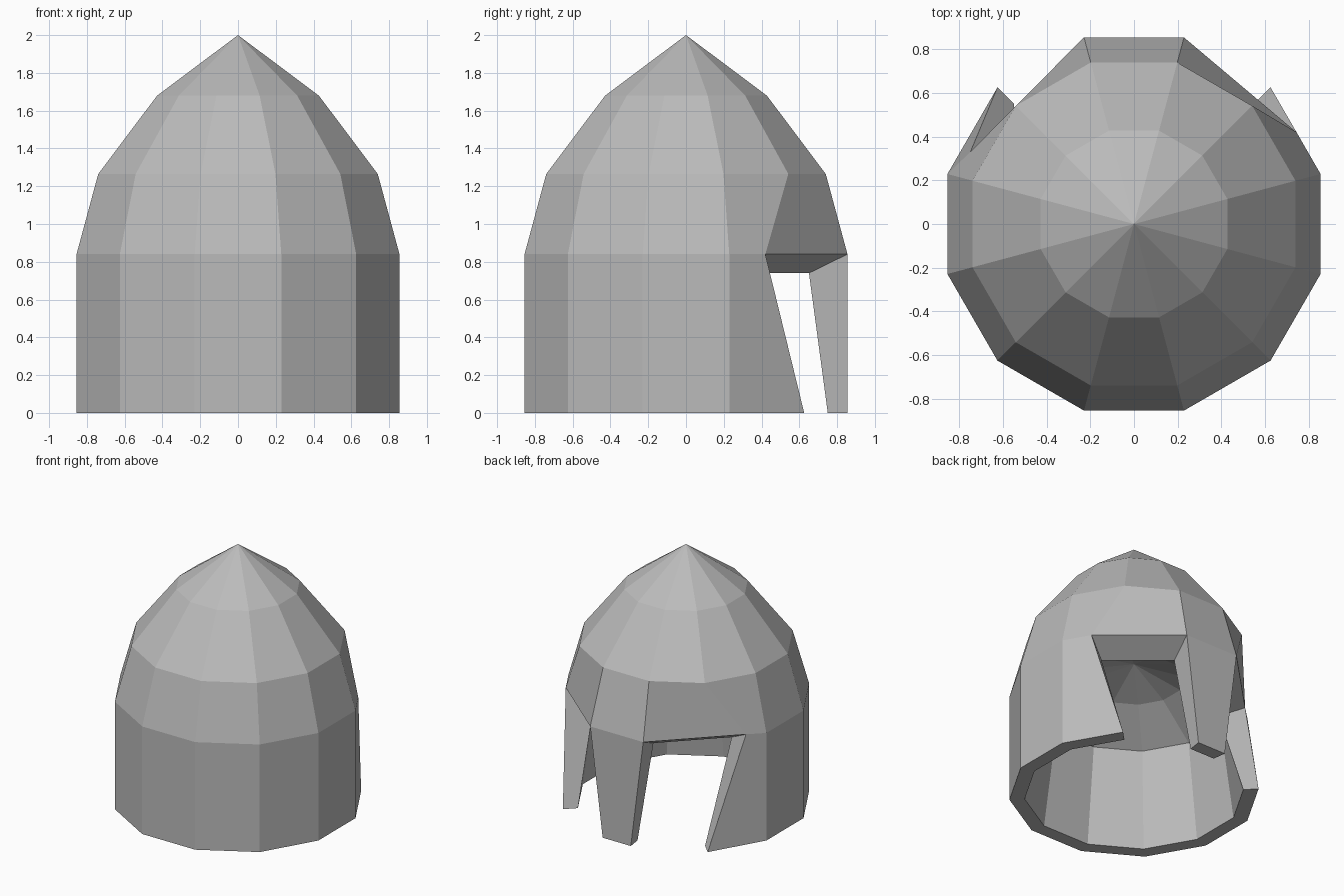
import bpy
import bmesh
from math import sin, cos, radians
from mathutils import Vector

SIDES = 12
OPENINGS = (1, 3)      # wall panels left open
CHEEKS = {1: (0.745, 0.42), 4: (-0.75, 0.33)}   # upper cheek corners
OUTER_R, OUTER_Z = 0.885, 0.84

if "Cube" in bpy.data.objects:
    bpy.data.objects.remove(bpy.data.objects["Cube"])

steel = bpy.data.materials.new("grey_steel")
steel.use_nodes = True
grey = (0.5, 0.5, 0.5, 1)
steel.diffuse_color = grey
steel.node_tree.nodes["Principled BSDF"].inputs["Base Color"].default_value = grey

bm = bmesh.new()


def shell(profile, apex):
    """Rings of a faceted dome; profile holds (radius, height) from the rim up."""
    rings = []
    for level, (radius, z) in enumerate(profile):
        ring = []
        for k in range(SIDES):
            a = radians(15 + 30 * k)
            x, y = radius * cos(a), radius * sin(a)
            if level == 1 and k in CHEEKS:       # pull cheek corners back
                x, y = (c * radius / OUTER_R for c in CHEEKS[k])
            if level == 0 and k in (2, 3):       # taper the middle guard
                x *= 0.53
            ring.append(bm.verts.new((x, y, z)))
        rings.append(ring)
    tip = bm.verts.new((0, 0, apex))
    for level in range(len(rings) - 1):
        low, high = rings[level], rings[level + 1]
        for k in range(SIDES):
            n = (k + 1) % SIDES
            if level or k not in OPENINGS:
                bm.faces.new((low[k], low[n], high[n], high[k]))
    for k in range(SIDES):
        bm.faces.new((rings[-1][k], rings[-1][(k + 1) % SIDES], tip))
    return rings


# Outer dome and the lower lining
outer = shell([(OUTER_R, 0), (OUTER_R, OUTER_Z), (0.766, 1.265), (0.443, 1.68)], 2.0)
inner = shell([(0.777, 0), (0.674, 0.74), (0.36, 0.94)], 1.063)

# Rim joining every open edge of the dome to the lining
partner = {o: i for ro, ri in zip(outer[:2], inner[:2]) for o, i in zip(ro, ri)}
for edge in [e for e in bm.edges if e.is_boundary and e.verts[0] in partner]:
    a, b = edge.verts
    bm.faces.new((a, b, partner[b], partner[a]))

bmesh.ops.recalc_face_normals(bm, faces=bm.faces)
mesh = bpy.data.meshes.new("helmet_shell")
bm.to_mesh(mesh)
bm.free()
mesh.materials.append(steel)
helmet = bpy.data.objects.new("helmet_shell", mesh)
bpy.context.collection.objects.link(helmet)
